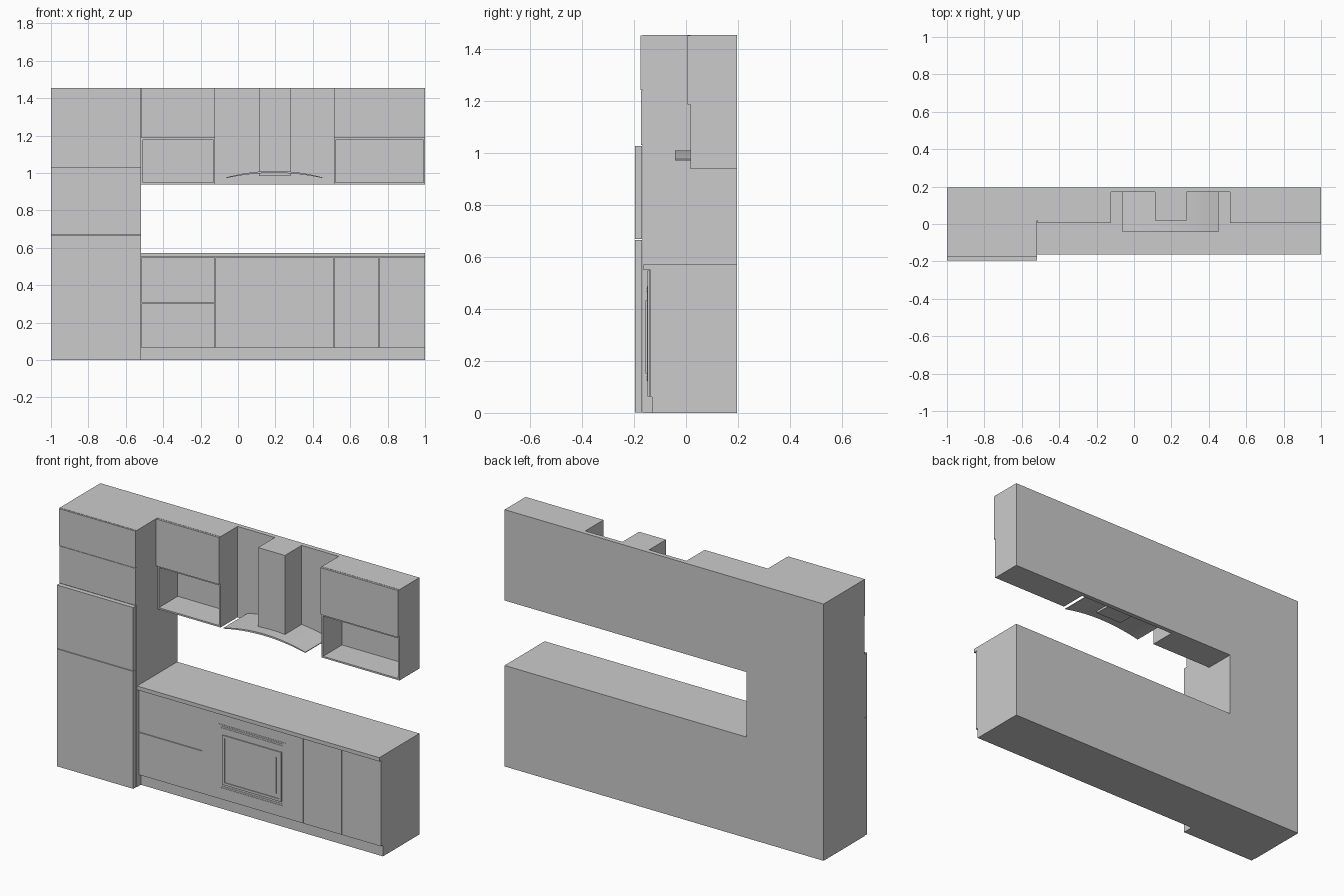
import bpy, bmesh, math

if "Cube" in bpy.data.objects:
    bpy.data.objects.remove(bpy.data.objects["Cube"])

grey = bpy.data.materials.new("light_grey")
grey.diffuse_color = (0.6, 0.6, 0.6, 1)
grey.use_nodes = True
grey.node_tree.nodes["Principled BSDF"].inputs["Base Color"].default_value = grey.diffuse_color
BACK = 0.196


def finish(name, bm):
    bmesh.ops.recalc_face_normals(bm, faces=bm.faces)
    mesh = bpy.data.meshes.new(name)
    bm.to_mesh(mesh)
    bm.free()
    mesh.materials.append(grey)
    ob = bpy.data.objects.new(name, mesh)
    bpy.context.collection.objects.link(ob)
    return ob


def add_box(bm, x, y, z):
    vs = bmesh.ops.create_cube(bm, size=1)["verts"]
    for v in vs:
        for i, (a, b) in enumerate((x, y, z)):
            v.co[i] = (a + b) / 2 + v.co[i] * (b - a)


def box(name, x, y, z):
    bm = bmesh.new()
    add_box(bm, x, y, z)
    return finish(name, bm)


def door(name, x, y, z, gap=0.0015):
    return box(name, (x[0] + gap, x[1] - gap), y, (z[0] + gap, z[1] - gap))


def frame(name, x, y, z, w):
    """Rectangular border of width w lying in the front plane."""
    bm = bmesh.new()
    add_box(bm, x, y, (z[0], z[0] + w))
    add_box(bm, x, y, (z[1] - w, z[1]))
    add_box(bm, (x[0], x[0] + w), y, (z[0] + w, z[1] - w))
    add_box(bm, (x[1] - w, x[1]), y, (z[0] + w, z[1] - w))
    return finish(name, bm)


# Tall cabinet on the left
TALL = (-1.0, -0.518)
box("tall_lower_body", TALL, (-0.168, BACK), (0, 1.03))
box("tall_upper_body", TALL, (-0.168, BACK), (1.03, 1.455))
door("tall_bottom_door", TALL, (-0.196, -0.17), (0, 0.668))
door("tall_middle_door", TALL, (-0.196, -0.17), (0.668, 1.03))
door("tall_flap_low", TALL, (-0.174, -0.167), (1.03, 1.243))
door("tall_flap_high", TALL, (-0.176, -0.167), (1.243, 1.455))

# Base units
box("plinth", (-0.518, 1.0), (-0.13, BACK), (0, 0.062))
for i, x in enumerate([(-0.518, -0.02), (-0.02, 0.41), (0.41, 1.0)]):
    box(f"base_body_{i}", x, (-0.137, BACK), (0.062, 0.55))
box("worktop", (-0.518, 1.0), (-0.163, BACK), (0.55, 0.572))
FRONT = (-0.148, -0.138)
door("drawer_low", (-0.518, -0.122), FRONT, (0.062, 0.305))
door("drawer_high", (-0.518, -0.122), FRONT, (0.305, 0.55))
door("oven_surround", (-0.122, 0.512), FRONT, (0.062, 0.55))
door("base_door_left", (0.512, 0.755), FRONT, (0.062, 0.55))
door("base_door_right", (0.755, 1.0), FRONT, (0.062, 0.55))

# Oven: plate, door frame, window, handle and vent slats
box("oven_plate", (-0.02, 0.405), (-0.150, -0.147), (0.12, 0.488))
frame("oven_door_frame", (0.01, 0.38), (-0.156, -0.149), (0.152, 0.432), 0.014)
box("oven_window", (0.024, 0.366), (-0.152, -0.149), (0.166, 0.418))
box("oven_handle", (0.343, 0.348), (-0.155, -0.151), (0.19, 0.395))
for i, z in enumerate((0.128, 0.138, 0.468, 0.478)):
    box(f"oven_vent_slat_{i}", (0.0, 0.385), (-0.152, -0.149), (z - 0.002, z + 0.002))


# Wall units: door above an open niche
def wall_unit(name, x):
    bm = bmesh.new()
    t = 0.009
    add_box(bm, x, (0.018, BACK), (1.185, 1.455))
    add_box(bm, x, (0.018, BACK), (0.94, 0.94 + t))
    add_box(bm, x, (BACK - t, BACK), (0.94 + t, 1.185))
    add_box(bm, (x[0], x[0] + t), (0.018, BACK - t), (0.94 + t, 1.185))
    add_box(bm, (x[1] - t, x[1]), (0.018, BACK - t), (0.94 + t, 1.185))
    add_box(bm, (x[0] + t, x[1] - t), (0.018, BACK - t), (1.176, 1.185))
    finish(name + "_carcass", bm)
    door(name + "_door", x, (0.006, 0.0175), (1.187, 1.455), 0.001)


wall_unit("wall_unit_left", (-0.518, -0.122))
wall_unit("wall_unit_right", (0.512, 1.0))
box("hood_back_panel", (-0.122, 0.512), (0.17, BACK), (0.94, 1.455))

# Extractor hood: chimney and arched canopy
box("hood_chimney", (0.112, 0.28), (0.02, 0.17), (0.985, 1.455))
bm = bmesh.new()
N, cx, half = 24, 0.195, 0.257
rows = []
for i in range(N + 1):
    u = -1 + 2 * i / N
    top = 0.977 + 0.034 * (1 - u * u)
    low = top - 0.004 - 0.006 * (1 - u * u)
    rows.append([bm.verts.new((cx + u * half, y, z))
                 for y, z in ((-0.043, low), (0.17, low), (0.17, top), (-0.043, top))])
for a, b in zip(rows, rows[1:]):
    for k in range(4):
        bm.faces.new((a[k], a[(k + 1) % 4], b[(k + 1) % 4], b[k]))
bm.faces.new(rows[0])
bm.faces.new(rows[-1])
canopy = finish("hood_canopy", bm)
bpy.context.view_layer.objects.active = canopy
canopy.select_set(True)
bpy.ops.object.shade_smooth_by_angle(angle=math.radians(30))
